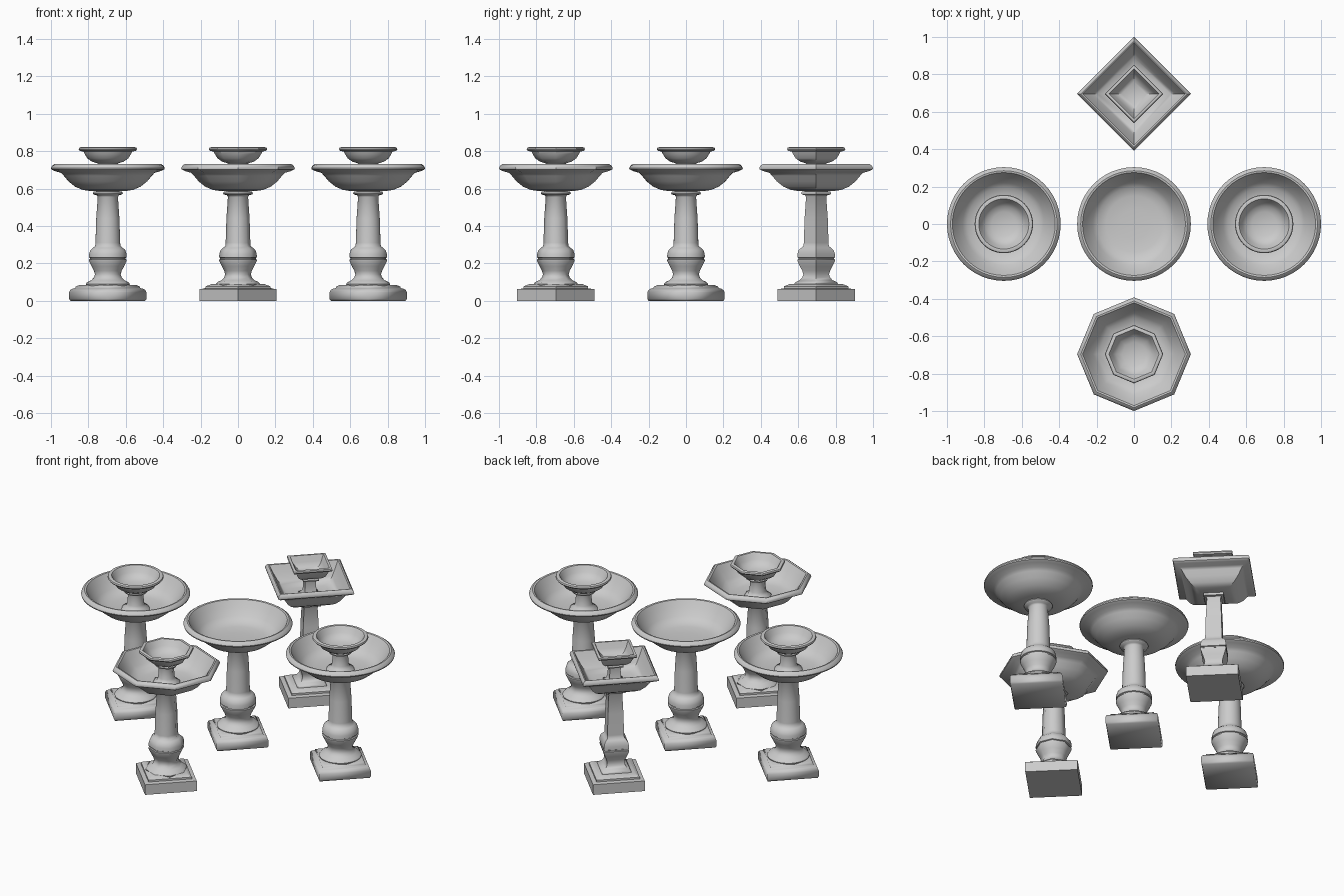
import bpy, bmesh, math

if "Cube" in bpy.data.objects:
    bpy.data.objects.remove(bpy.data.objects["Cube"])

# profiles are (radius, height), revolved around the pedestal axis
STEPPED_BASE = [(0, 0), (.207, 0), (.207, .062), (.173, .066), (.173, .077), (.14, .09), (0, .09)]
SOFT_BASE = [(0, 0), (.2, 0), (.207, .01), (.207, .045), (.2, .058), (.188, .065), (.173, .068),
             (.172, .076), (.15, .085), (0, .087)]
COLUMN = [(0, .08), (.115, .08), (.118, .09), (.11, .1), (.088, .11), (.074, .125), (.069, .142),
          (.074, .16), (.087, .185), (.1, .212), (.101, .22), (.095, .223), (.095, .229), (.101, .232),
          (.1, .25), (.094, .27), (.08, .283), (.068, .292), (.066, .31), (.062, .44), (.054, .555),
          (.06, .565), (.076, .568), (.08, .575), (.076, .583), (.06, .586), (.06, .605), (0, .605)]
BOWL = [(0, .585), (.09, .586), (.135, .593), (.175, .61), (.21, .638), (.235, .668), (.25, .684),
        (.285, .694), (.302, .703), (.304, .71), (.298, .722), (.285, .731), (.275, .729), (.268, .718),
        (.25, .69), (.22, .652), (.195, .63), (.15, .619), (.08, .614), (0, .613)]
STEM = [(0, .605), (.08, .61), (.075, .622), (.055, .632), (.047, .65), (.043, .7), (.045, .715),
        (.062, .72), (.064, .728), (.055, .733), (.05, .745), (0, .745)]
SMALL_BOWL = [(0, .735), (.055, .735), (.085, .744), (.11, .762), (.124, .785), (.13, .797), (.15, .802),
              (.156, .81), (.153, .818), (.145, .821), (.134, .82), (.127, .81), (.115, .785),
              (.095, .765), (.065, .752), (0, .747)]


def lathe(name, profile, sides, x, y, angle=None):
    """Revolve a profile with its first corner on the x axis."""
    bm = bmesh.new()
    rings = []
    for r, z in profile:
        n = 1 if r == 0 else sides
        rings.append([bm.verts.new((r * math.cos(2 * math.pi * i / sides),
                                    r * math.sin(2 * math.pi * i / sides), z)) for i in range(n)])
    for a, b in zip(rings, rings[1:]):
        for i in range(sides):
            j = (i + 1) % sides
            quad = [a[i % len(a)], a[j % len(a)], b[j % len(b)], b[i % len(b)]]
            bm.faces.new(list(dict.fromkeys(quad)))
    bmesh.ops.recalc_face_normals(bm, faces=bm.faces)
    mesh = bpy.data.meshes.new(name)
    bm.to_mesh(mesh)
    bm.free()
    obj = bpy.data.objects.new(name, mesh)
    obj.location = (x, y, 0)
    bpy.context.collection.objects.link(obj)
    bpy.ops.object.select_all(action='DESELECT')
    obj.select_set(True)
    bpy.context.view_layer.objects.active = obj
    if angle is None:
        bpy.ops.object.shade_smooth()
    else:
        bpy.ops.object.shade_smooth_by_angle(angle=math.radians(angle))
    return obj


def bird_bath(name, x, y, sides, base, base_angle, tiered=True):
    lathe(name + "_base", base, 4, x, y, base_angle)
    lathe(name + "_column", COLUMN, sides, x, y, 50)
    lathe(name + "_bowl", BOWL, sides, x, y, 40)
    if tiered:
        lathe(name + "_stem", STEM, sides, x, y, 50)
        lathe(name + "_small_bowl", SMALL_BOWL, sides, x, y, 40)


# three round baths in a row, octagonal one in front, square one behind
D = .696
bird_bath("left_round", -D, 0, 48, SOFT_BASE, None)
bird_bath("right_round", D, 0, 48, SOFT_BASE, None)
bird_bath("centre_round", 0, 0, 48, SOFT_BASE, None, tiered=False)
bird_bath("front_octagon", 0, -D, 8, STEPPED_BASE, 30)
bird_bath("back_square", 0, D, 4, STEPPED_BASE, 30)
